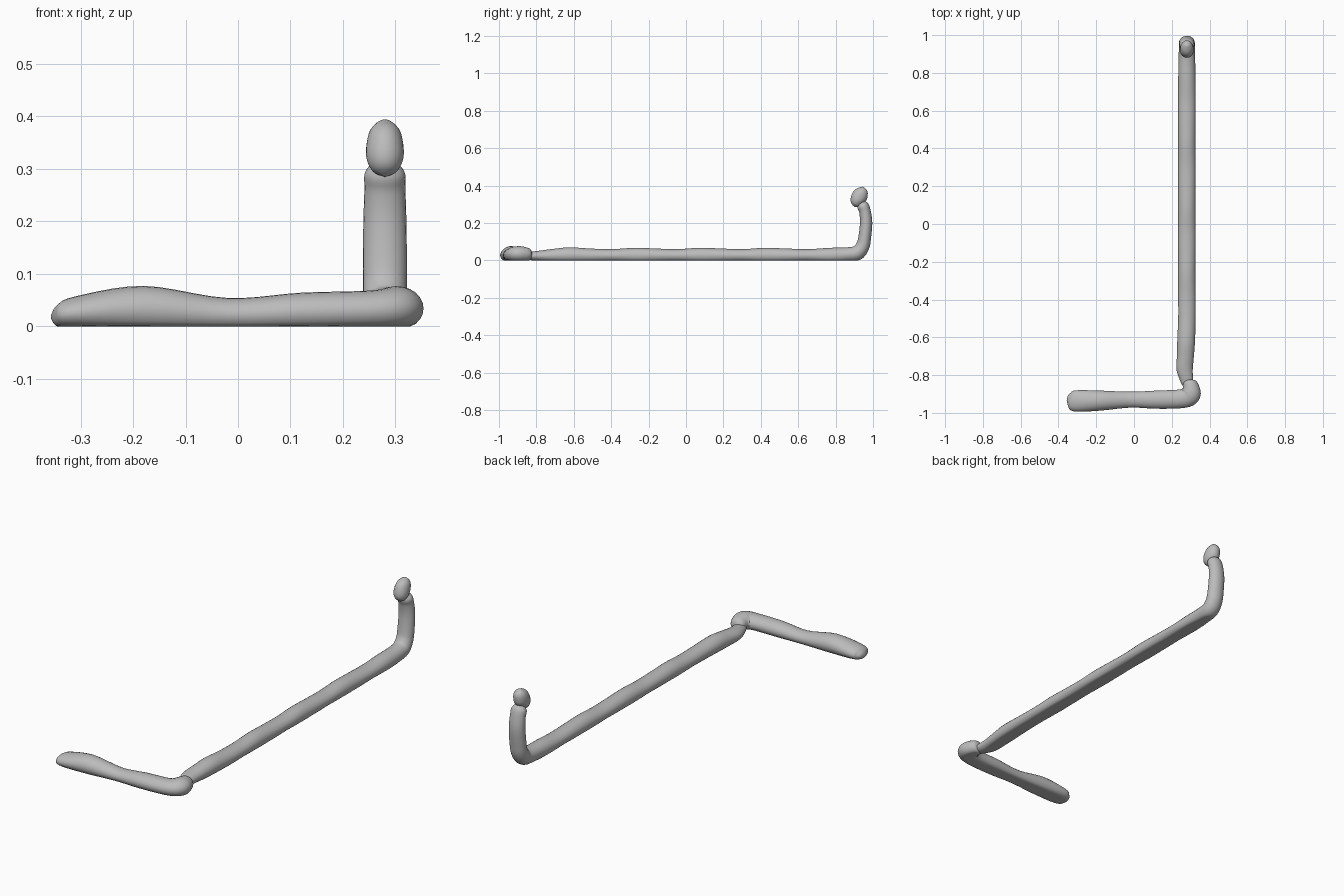
import bpy, bmesh, math
from mathutils import Vector

cube = bpy.data.objects.get("Cube")
if cube:
    bpy.data.objects.remove(cube, do_unlink=True)

grey = bpy.data.materials.new("plain grey")
grey.use_nodes = True
grey.diffuse_color = (0.5, 0.5, 0.5, 1)
grey.node_tree.nodes["Principled BSDF"].inputs["Base Color"].default_value = (0.5, 0.5, 0.5, 1)

SIDES, STEPS = 24, 5


def spline(stations):
    """Catmull-Rom through the stations, including their radii."""
    p = [stations[0]] + stations + [stations[-1]]
    out = []
    for i in range(1, len(p) - 2):
        for s in range(STEPS):
            t = s / STEPS
            out.append([0.5 * (2 * b + (c - a) * t + (2 * a - 5 * b + 4 * c - d) * t * t
                               + (3 * b - a - 3 * c + d) * t ** 3)
                        for a, b, c, d in zip(*p[i - 1:i + 3])])
    return out + [stations[-1]]


def tube(name, stations, plane_normal):
    """Sweep an ellipse along a planar path; the underside rests flat on the floor.
    Station: x, y, z, radius in the path plane, radius across it."""
    rows = spline(stations)
    bm = bmesh.new()
    rings = []
    n = Vector(plane_normal)
    for i, (x, y, z, r_in, r_across) in enumerate(rows):
        a, b = rows[max(i - 1, 0)], rows[min(i + 1, len(rows) - 1)]
        side = n.cross(Vector(b[:3]) - Vector(a[:3])).normalized()
        ring = []
        for k in range(SIDES):
            t = 2 * math.pi * k / SIDES
            v = Vector((x, y, z)) + side * max(r_in, 0.002) * math.cos(t) + n * max(r_across, 0.002) * math.sin(t)
            v.z = max(v.z, 0)
            ring.append(bm.verts.new(v))
        rings.append(ring)
    for lo, hi in zip(rings, rings[1:]):
        for k in range(SIDES):
            j = (k + 1) % SIDES
            bm.faces.new((lo[k], lo[j], hi[j], hi[k]))
    bm.faces.new(rings[0])
    bm.faces.new(rings[-1])
    bmesh.ops.recalc_face_normals(bm, faces=bm.faces)
    mesh = bpy.data.meshes.new(name)
    bm.to_mesh(mesh)
    bm.free()
    mesh.materials.append(grey)
    obj = bpy.data.objects.new(name, mesh)
    bpy.context.collection.objects.link(obj)
    bpy.ops.object.select_all(action="DESELECT")
    obj.select_set(True)
    bpy.context.view_layer.objects.active = obj
    bpy.ops.object.shade_smooth_by_angle(angle=math.radians(50))


# Cross bar at the front, with a bulging left end and a knuckle on the right
tube("front_bar", [
    (-0.356, -0.935, 0.018, 0.004, 0.004),
    (-0.345, -0.935, 0.02, 0.035, 0.02),
    (-0.31, -0.937, 0.025, 0.056, 0.032),
    (-0.18, -0.935, 0.032, 0.053, 0.045),
    (-0.02, -0.93, 0.022, 0.042, 0.032),
    (0.12, -0.93, 0.027, 0.048, 0.037),
    (0.25, -0.925, 0.03, 0.05, 0.038),
    (0.297, -0.905, 0.034, 0.054, 0.042),
    (0.302, -0.87, 0.034, 0.045, 0.04),
    (0.292, -0.835, 0.032, 0.032, 0.03),
    (0.29, -0.82, 0.03, 0.004, 0.004),
], (0, 0, 1))

# Long gently rippled bar that turns up into a post
X = 0.28
long_bar = [
    (0.285, -0.87, 0.025, 0.012, 0.02),
    (0.278, -0.83, 0.024, 0.022, 0.034),
    (0.268, -0.77, 0.024, 0.03, 0.043),
    (0.272, -0.7, 0.026, 0.037, 0.045),
    (0.276, -0.62, 0.028, 0.042, 0.047),
]
for i in range(12):
    y = -0.5 + 0.115 * i
    long_bar.append((X, y, 0.026, 0.038 + 0.004 * math.cos((y + 0.6) * 18), 0.046))
post = [
    (X, 0.86, 0.031, 0.039, 0.044),
    (X, 0.915, 0.04, 0.04, 0.043),
    (X, 0.944, 0.075, 0.037, 0.042),
    (X, 0.955, 0.12, 0.034, 0.042),
    (X, 0.963, 0.2, 0.033, 0.041),
    (X, 0.957, 0.26, 0.031, 0.039),
    (X, 0.945, 0.295, 0.03, 0.037),
]
tube("long_bar_and_post", long_bar + post + [(X, 0.935, 0.32, 0.01, 0.01)], (1, 0, 0))

# Egg-shaped head leaning forward on the post
tube("post_head", [
    (X, 0.905, 0.286, 0.004, 0.004),
    (X, 0.908, 0.297, 0.024, 0.024),
    (X, 0.915, 0.32, 0.037, 0.035),
    (X, 0.93, 0.347, 0.042, 0.035),
    (X, 0.944, 0.37, 0.032, 0.029),
    (X, 0.952, 0.385, 0.017, 0.016),
    (X, 0.955, 0.389, 0.003, 0.003),
], (1, 0, 0))
